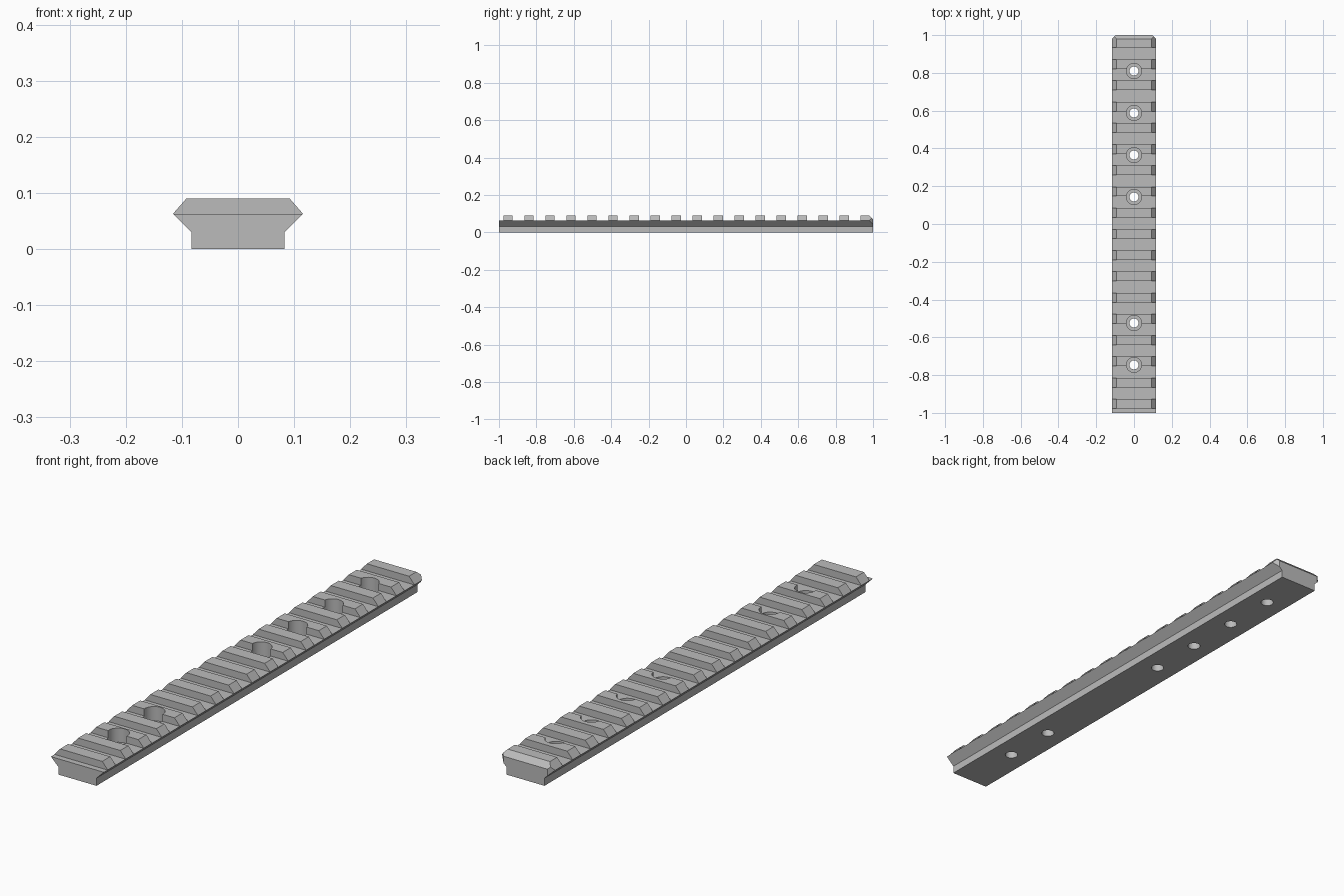
import bpy, bmesh, math
from mathutils import Vector, Matrix

default = bpy.data.objects.get("Cube")
if default:
    bpy.data.objects.remove(default, do_unlink=True)

TOP, FLOOR = 0.09, 0.062
TEETH, PITCH, TOOTH, FIRST = 18, 0.1124, 0.05, -0.977
HOLES = [0.81, 0.588, 0.365, 0.143, -0.524, -0.746]

grey = bpy.data.materials.new("metal_grey")
grey.use_nodes = True
colour = (0.5, 0.5, 0.5, 1)
grey.diffuse_color = colour
grey.node_tree.nodes["Principled BSDF"].inputs["Base Color"].default_value = colour


def make_object(name, bm):
    bmesh.ops.recalc_face_normals(bm, faces=bm.faces)
    mesh = bpy.data.meshes.new(name)
    bm.to_mesh(mesh)
    bm.free()
    obj = bpy.data.objects.new(name, mesh)
    bpy.context.collection.objects.link(obj)
    mesh.materials.append(grey)
    return obj


def slice_off(bm, point, normal):
    geom = bm.verts[:] + bm.edges[:] + bm.faces[:]
    bmesh.ops.bisect_plane(bm, geom=geom, plane_co=Vector(point),
                           plane_no=Vector(normal).normalized(), clear_outer=True)
    bmesh.ops.holes_fill(bm, edges=[e for e in bm.edges if e.is_boundary])


def cut(target, cutter):
    mod = target.modifiers.new("cut", 'BOOLEAN')
    mod.operation, mod.solver, mod.object = 'DIFFERENCE', 'EXACT', cutter
    bpy.context.view_layer.objects.active = target
    bpy.ops.object.modifier_apply(modifier=mod.name)
    bpy.data.objects.remove(cutter, do_unlink=True)


def bore_cutter(name, radius, bottom):
    bm = bmesh.new()
    height = 0.2 - bottom
    for y in HOLES:
        bmesh.ops.create_cone(bm, cap_ends=True, segments=32, radius1=radius,
                              radius2=radius, depth=height,
                              matrix=Matrix.Translation((0, y, bottom + height / 2)))
    return make_object(name, bm)


# Rail bar: dovetail cross-section extruded along y
half = [(0.083, 0), (0.083, 0.03), (0.116, 0.0625), (0.092, TOP)]
section = half + [(-x, z) for x, z in reversed(half)]
bm = bmesh.new()
face = bm.faces.new([bm.verts.new((x, -1, z)) for x, z in section])
ext = bmesh.ops.extrude_face_region(bm, geom=[face])
bmesh.ops.translate(bm, vec=(0, 2, 0),
                    verts=[v for v in ext["geom"] if isinstance(v, bmesh.types.BMVert)])

# Bevelled rear end: top edge and both corners
slice_off(bm, (0, 0.979, TOP), (0, 1, 1))
for side in (-1, 1):
    slice_off(bm, (side * 0.096, 1, 0), (side, 1, 0))
rail = make_object("rail", bm)

# Cross slots between the teeth
bm = bmesh.new()
for i in range(TEETH):
    end = FIRST + i * PITCH
    start = end - PITCH + TOOTH
    bmesh.ops.create_cube(bm, size=1, matrix=Matrix.Translation(
        (0, (start + end) / 2, FLOOR + 0.05)) @ Matrix.Diagonal((0.4, end - start, 0.1, 1)))
cut(rail, make_object("slot_cutter", bm))

# Counterbored screw holes
cut(rail, bore_cutter("counterbore_cutter", 0.04, 0.034))
cut(rail, bore_cutter("hole_cutter", 0.024, -0.1))

bpy.ops.object.select_all(action='DESELECT')
rail.select_set(True)
bpy.context.view_layer.objects.active = rail
bpy.ops.object.shade_smooth_by_angle(angle=math.radians(25))
